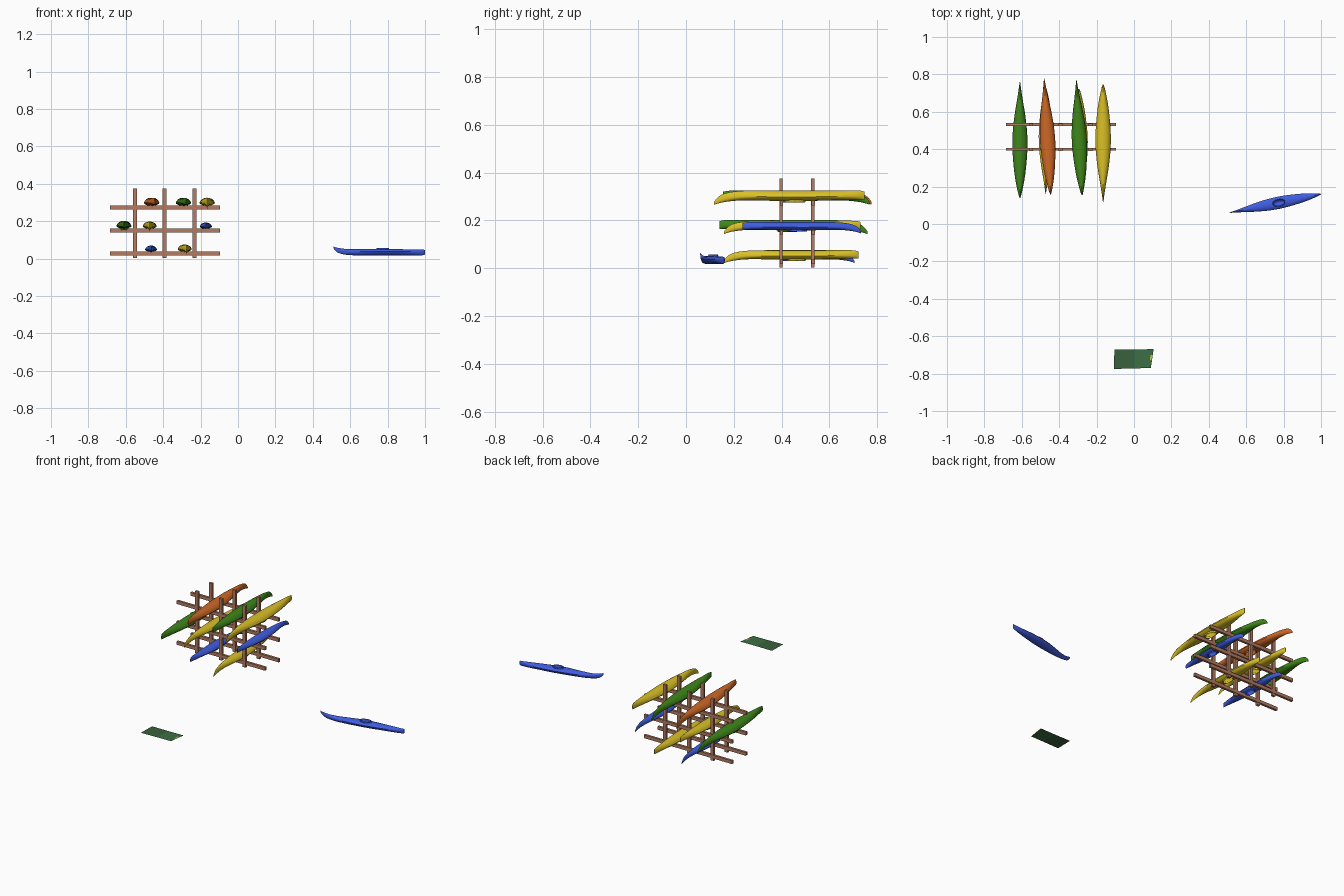
import bpy, bmesh
from math import radians, sin, cos, pi
from mathutils import Matrix, Vector

if "Cube" in bpy.data.objects:
    bpy.data.objects.remove(bpy.data.objects["Cube"])


def material(name, rgb):
    m = bpy.data.materials.new(name)
    m.diffuse_color = (*rgb, 1)
    m.use_nodes = True
    m.node_tree.nodes["Principled BSDF"].inputs["Base Color"].default_value = m.diffuse_color
    return m


WOOD = material("wood", (0.45, 0.20, 0.12))
PAINT = {
    "orange": material("orange", (0.62, 0.14, 0.02)),
    "green": material("green", (0.05, 0.24, 0.01)),
    "yellow": material("yellow", (0.70, 0.53, 0.02)),
    "blue": material("blue", (0.05, 0.11, 0.75)),
}


def add_object(name, mesh, mat, matrix=Matrix()):
    ob = bpy.data.objects.new(name, mesh)
    bpy.context.collection.objects.link(ob)
    mesh.materials.clear()
    mesh.materials.append(mat)
    ob.matrix_world = matrix
    return ob


def to_mesh(bm, name):
    bmesh.ops.recalc_face_normals(bm, faces=bm.faces)
    me = bpy.data.meshes.new(name)
    bm.to_mesh(me)
    bm.free()
    return me


def box(name, centre, size, mat):
    bm = bmesh.new()
    bmesh.ops.create_cube(bm, size=1)
    bmesh.ops.scale(bm, vec=size, verts=bm.verts)
    bmesh.ops.translate(bm, vec=centre, verts=bm.verts)
    return add_object(name, to_mesh(bm, name), mat)


# Kayak stations for unit length: position, half width, keel height, deck height
STATIONS = [(-.5, .003, .008, .060), (-.45, .018, .0, .062), (-.3, .046, .0, .065),
            (-.1, .064, .0, .070), (.05, .063, .0, .071), (.2, .048, .0, .067),
            (.33, .027, .004, .067), (.42, .013, .018, .076),
            (.47, .006, .042, .086), (.5, .002, .078, .096)]
# Half cross-section from keel to deck ridge
SECTION = [(0, 0), (.35, .05), (.65, .17), (.88, .38), (1, .62), (.9, .76), (.5, .92), (0, 1)]


def smooth_stations(steps=3):
    out = []
    pts = [Vector(s) for s in STATIONS]
    for i in range(len(pts) - 1):
        p0, p1, p2, p3 = pts[max(i - 1, 0)], pts[i], pts[i + 1], pts[min(i + 2, len(pts) - 1)]
        for k in range(steps):
            t = k / steps
            out.append(.5 * (2 * p1 + (p2 - p0) * t + (2 * p0 - 5 * p1 + 4 * p2 - p3) * t ** 2
                             + (3 * p1 - p0 - 3 * p2 + p3) * t ** 3))
    return out + [pts[-1]]


def hull_mesh():
    loop = SECTION + [(-x, z) for x, z in SECTION[-2:0:-1]]
    bm = bmesh.new()
    rows = []
    for y, w, k, d in smooth_stations():
        rows.append([bm.verts.new((x * w, y, k + z * (d - k))) for x, z in loop])
    n = len(loop)
    for a, b in zip(rows, rows[1:]):
        for i in range(n):
            bm.faces.new((a[i], a[(i + 1) % n], b[(i + 1) % n], b[i]))
    bm.faces.new(rows[0])
    bm.faces.new(rows[-1])
    return to_mesh(bm, "hull")


COCKPIT = Vector((0, -.04, .069))


def cut_cockpit(mesh):
    # Scoop the seat opening out of the deck
    bm = bmesh.new()
    bmesh.ops.create_uvsphere(bm, u_segments=24, v_segments=12, radius=1)
    bmesh.ops.scale(bm, vec=(.034, .062, .045), verts=bm.verts)
    bmesh.ops.translate(bm, vec=COCKPIT, verts=bm.verts)
    cutter = add_object("cockpit_cutter", to_mesh(bm, "cutter"), WOOD)
    cutter.hide_render = True
    ob = add_object("hull_blank", mesh, WOOD)
    mod = ob.modifiers.new("cockpit", 'BOOLEAN')
    mod.object, mod.operation, mod.solver = cutter, 'DIFFERENCE', 'EXACT'
    dg = bpy.context.evaluated_depsgraph_get()
    result = bpy.data.meshes.new_from_object(ob.evaluated_get(dg))
    bpy.data.objects.remove(ob)
    bpy.data.objects.remove(cutter)
    return result


def coaming_mesh(seg=24, ring=8):
    # Oval rim round the cockpit
    bm = bmesh.new()
    rows = []
    for i in range(seg):
        a = 2 * pi * i / seg
        row = []
        for j in range(ring):
            b = 2 * pi * j / ring
            r = .005 * cos(b)
            row.append(bm.verts.new(COCKPIT + Vector((
                (.036 + r) * cos(a), (.064 + r) * sin(a), .002 + .009 * sin(b)))))
        rows.append(row)
    for i in range(seg):
        p, q = rows[i], rows[(i + 1) % seg]
        for j in range(ring):
            bm.faces.new((p[j], p[(j + 1) % ring], q[(j + 1) % ring], q[j]))
    return to_mesh(bm, "coaming")


HULL = cut_cockpit(hull_mesh())
COAMING = coaming_mesh()


def kayak(name, colour, x, y, keel_z, length, turn, upside_down=True):
    m = Matrix.Translation((x, y, keel_z)) @ Matrix.Rotation(radians(turn), 4, 'Z')
    if upside_down:
        m = m @ Matrix.Rotation(pi, 4, 'Y')
    m = m @ Matrix.Scale(length, 4)
    for part, mesh in (("hull", HULL), ("coaming", COAMING)):
        ob = add_object(f"{name}_{part}", mesh.copy(), PAINT[colour], m)
        bpy.ops.object.select_all(action='DESELECT')
        ob.select_set(True)
        bpy.context.view_layer.objects.active = ob
        bpy.ops.object.shade_smooth_by_angle(angle=radians(40))


# Storage rack: two frames of posts and rails
RAILS = [.027, .15, .273]
for side, y in (("front", .398), ("back", .53)):
    for i, x in enumerate((-.551, -.392, -.233)):
        box(f"{side}_post_{i}", (x, y, .1885), (.021, .014, .373), WOOD)
    for i, z in enumerate(RAILS):
        box(f"{side}_rail_{i}", (-.39, y + .002, z), (.59, .014, .02), WOOD)

# Racked kayaks, keel up: colour, x, y, level, length, turn
RACKED = [("orange", -.463, .468, 2, .62, 3.2), ("green", -.293, .462, 2, .615, 2.8),
          ("yellow", -.165, .432, 2, .63, 180), ("green", -.61, .45, 1, .62, 0),
          ("yellow", -.472, .445, 1, .57, 180), ("blue", -.172, .485, 1, .495, 0),
          ("blue", -.465, .457, 0, .495, 0), ("yellow", -.284, .44, 0, .565, 182)]
for i, (c, x, y, lvl, length, turn) in enumerate(RACKED):
    kayak(f"racked_kayak_{i}", c, x, y, RAILS[lvl] + .008 + .071 * length, length, turn)

# Loose kayak lying upright
kayak("loose_kayak", "blue", .755, .11, .017, .5, 101.5, False)


# Flat green mat with a paler half and a yellow tag
def sheet(name, corners, z, rgb):
    bm = bmesh.new()
    bm.faces.new([bm.verts.new((x, y, z)) for x, y in corners])
    add_object(name, to_mesh(bm, name), material(name, rgb))


sheet("mat_dark_half", [(-.107, -.775), (0, -.772), (0, -.671), (-.105, -.671)], .085, (.04, .12, .045))
sheet("mat_pale_half", [(0, -.772), (.09, -.77), (.105, -.669), (0, -.671)], .085, (.045, .16, .06))
sheet("mat_tag", [(.085, -.728), (.095, -.73), (.099, -.7), (.088, -.7)], .0855, (.6, .55, .03))
